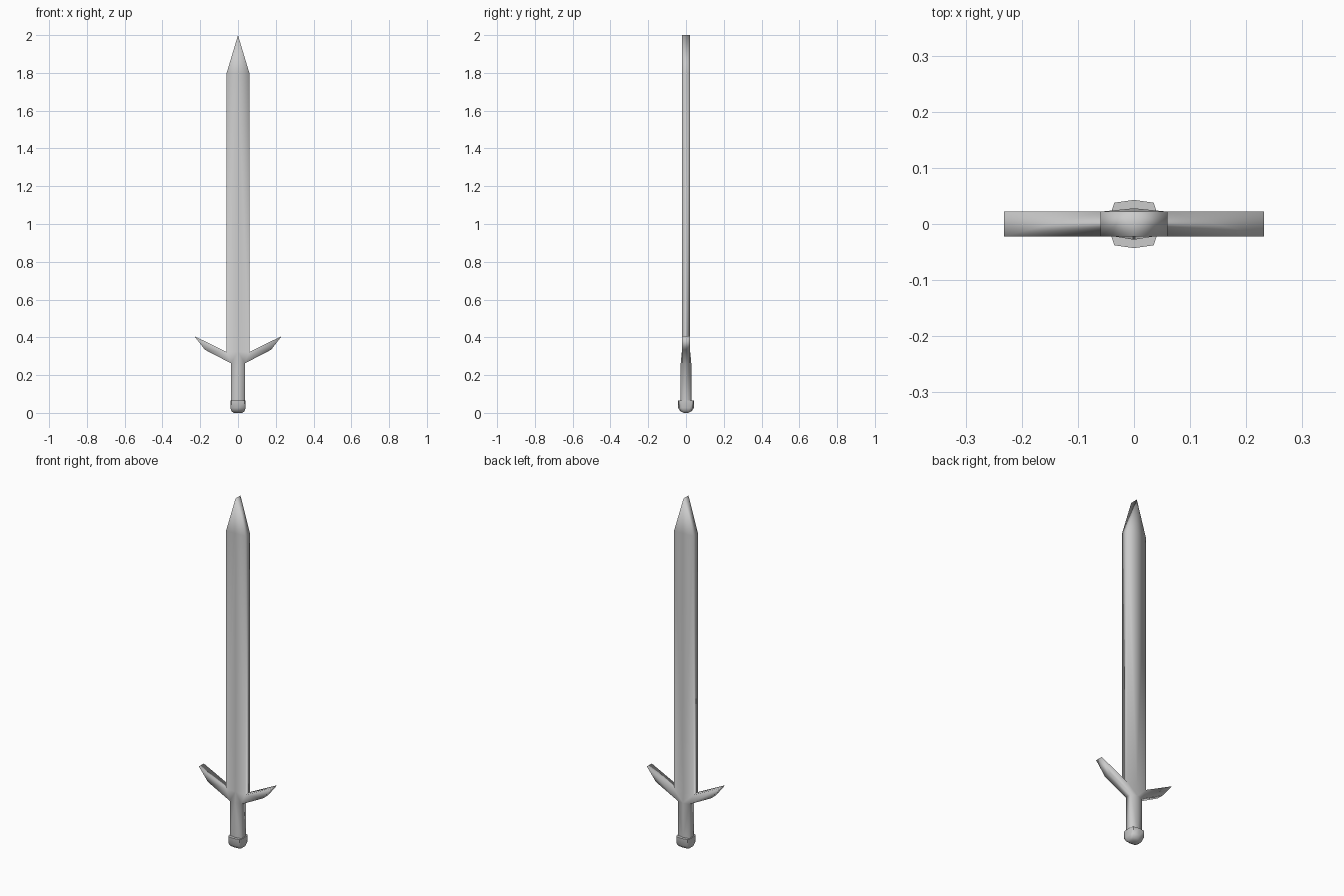
import bpy, bmesh

if "Cube" in bpy.data.objects:
    bpy.data.objects.remove(bpy.data.objects["Cube"])


def finish(name, bm):
    bmesh.ops.recalc_face_normals(bm, faces=bm.faces)
    for f in bm.faces:
        f.smooth = True
    me = bpy.data.meshes.new(name)
    bm.to_mesh(me)
    bm.free()
    ob = bpy.data.objects.new(name, me)
    bpy.context.collection.objects.link(ob)
    return ob


# Blade, guard and grip: one half outline (x, half depth, z), mirrored
T = 0.022
pts = {
    "tip": (0, T, 2.0),
    "mid_top": (0, T, 1.8), "edge_top": (0.06, T, 1.8),
    "mid_base": (0, T, 0.325), "edge_base": (0.06, T, 0.322),
    "mid_grip": (0, 0.028, 0.262), "edge_grip": (0.036, T, 0.262),
    "mid_end": (0, 0.028, 0.06), "edge_end": (0.036, T, 0.06),
    "guard_tip": (0.232, T, 0.407), "guard_low": (0.175, T, 0.334),
}
panels = [
    ("tip", "edge_top", "mid_top"),
    ("mid_top", "edge_top", "edge_base", "mid_base"),
    ("mid_base", "edge_base", "edge_grip", "mid_grip"),
    ("mid_grip", "edge_grip", "edge_end", "mid_end"),
    ("edge_base", "guard_tip", "guard_low", "edge_grip"),
]
rim = ["tip", "edge_top", "edge_base", "guard_tip", "guard_low", "edge_grip", "edge_end"]

bm = bmesh.new()
front = {k: bm.verts.new((x, -y, z)) for k, (x, y, z) in pts.items()}
back = {k: bm.verts.new(p) for k, p in pts.items()}
for p in panels:
    bm.faces.new([front[k] for k in p])
    bm.faces.new([back[k] for k in reversed(p)])
for a, b in zip(rim, rim[1:]):
    bm.faces.new((front[b], front[a], back[a], back[b]))
sword = finish("blade_guard_grip", bm)
mirror = sword.modifiers.new("Mirror", "MIRROR")
mirror.use_clip = True

# Pommel: faceted section shrinking towards a rounded bottom
section = [(0, 0.043), (0.035, 0.038), (0.041, 0.02), (0.041, -0.02), (0.035, -0.038),
           (0, -0.043), (-0.035, -0.038), (-0.041, -0.02), (-0.041, 0.02), (-0.035, 0.038)]
bm = bmesh.new()
rings = []
for z, sx, sy in [(0.066, 1, 1), (0.026, 0.98, 0.96), (0.009, 0.85, 0.7), (0, 0.55, 0.3)]:
    rings.append([bm.verts.new((x * sx, y * sy, z)) for x, y in section])
n = len(section)
for r, s in zip(rings, rings[1:]):
    for i in range(n):
        j = (i + 1) % n
        bm.faces.new((r[i], r[j], s[j], s[i]))
bm.faces.new(rings[0])
bm.faces.new(rings[-1])
pommel = finish("pommel", bm)
bpy.context.view_layer.objects.active = pommel
pommel.select_set(True)
bpy.ops.object.shade_smooth_by_angle(angle=1.1)
